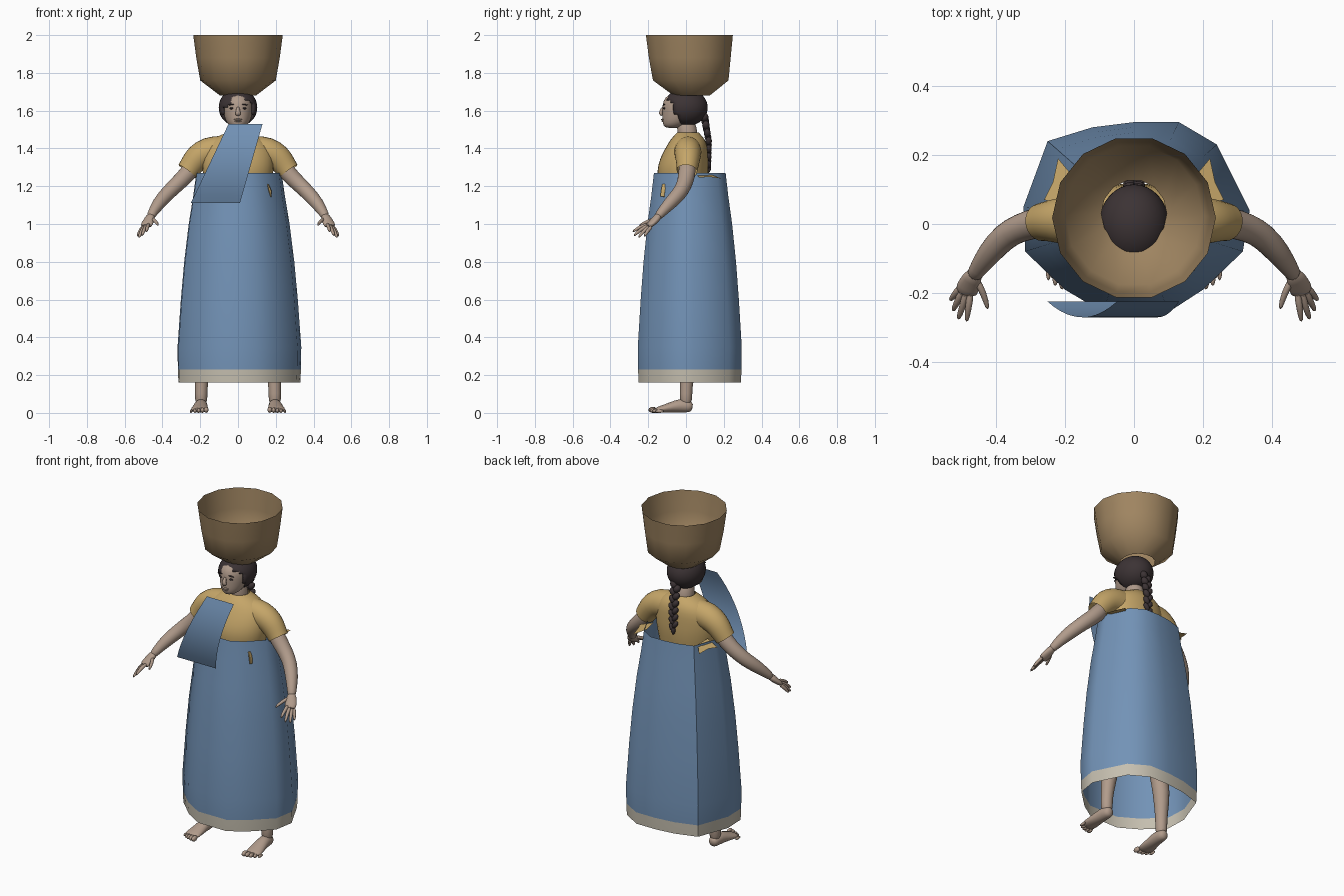
import bpy, bmesh, math
from mathutils import Vector, Matrix

if "Cube" in bpy.data.objects:
    bpy.data.objects.remove(bpy.data.objects["Cube"])


def material(name, rgb):
    m = bpy.data.materials.new(name)
    m.use_nodes = True
    m.diffuse_color = (*rgb, 1)
    m.node_tree.nodes["Principled BSDF"].inputs["Base Color"].default_value = (*rgb, 1)
    return m


SKIN = material("skin", (0.44, 0.33, 0.26))
HAIR = material("dark hair", (0.045, 0.033, 0.035))
BLUE = material("blue cloth", (0.17, 0.29, 0.47))
CREAM = material("cream hem", (0.56, 0.52, 0.43))
YELLOW = material("yellow cloth", (0.56, 0.38, 0.14))
STRAW = material("basket straw", (0.35, 0.235, 0.12))


def finish(name, bm, mats, subdiv=0, angle=50):
    bmesh.ops.recalc_face_normals(bm, faces=bm.faces)
    me = bpy.data.meshes.new(name)
    bm.to_mesh(me)
    bm.free()
    for m in mats:
        me.materials.append(m)
    me.polygons.foreach_set("use_smooth", [True] * len(me.polygons))
    me.set_sharp_from_angle(angle=math.radians(angle))
    ob = bpy.data.objects.new(name, me)
    bpy.context.collection.objects.link(ob)
    if subdiv:
        mod = ob.modifiers.new("smooth", "SUBSURF")
        mod.levels = mod.render_levels = subdiv
    return ob


def loft(name, rings, mat, caps=True, subdiv=0, angle=50):
    bm = bmesh.new()
    rows = [[bm.verts.new(p) for p in r] for r in rings]
    n = len(rows[0])
    for a, b in zip(rows, rows[1:]):
        for i in range(n):
            j = (i + 1) % n
            bm.faces.new((a[i], a[j], b[j], b[i]))
    if caps:
        bm.faces.new(rows[0])
        bm.faces.new(rows[-1])
    return finish(name, bm, [mat], subdiv, angle)


def circle(n):
    return [(math.cos(2 * math.pi * i / n), math.sin(2 * math.pi * i / n)) for i in range(n)]


def stack(name, levels, mat, n=16, **kw):
    # horizontal ellipses: centre y, height, half width, half depth
    return loft(name, [[(c * rx, cy + s * ry, z) for c, s in circle(n)]
                       for cy, z, rx, ry in levels], mat, **kw)


def tube(name, pts, mat, side=1, n=10, ref=(0, 0, 1), subdiv=1, caps=True):
    # path of x, y, z, half width, half height
    path = [Vector((p[0] * side, p[1], p[2])) for p in pts]
    rings = []
    for i, p in enumerate(path):
        t = (path[min(i + 1, len(path) - 1)] - path[max(i - 1, 0)]).normalized()
        w = t.cross(Vector(ref)).normalized()
        h = w.cross(t)
        rings.append([p + w * c * pts[i][3] + h * s * pts[i][4] for c, s in circle(n)])
    return loft(name, rings, mat, subdiv=subdiv, caps=caps, angle=70)


def ball(name, loc, size, mat, tilt=0, seg=12):
    bm = bmesh.new()
    m = Matrix.Translation(loc) @ Matrix.Rotation(tilt, 4, "Y") @ Matrix.Diagonal((*size, 1))
    bmesh.ops.create_uvsphere(bm, u_segments=seg, v_segments=seg // 2 + 2, radius=1, matrix=m)
    return finish(name, bm, [mat], 0, 80)


# Dress: one uneven outline scaled at each height, with a pale hem
outline = [(-.32, .05), (-.25, .24), (-.12, .28), (0, .295), (.13, .295), (.24, .23), (.335, .04),
           (.315, -.08), (.2, -.19), (.1, -.255), (-.09, -.255), (-.2, -.19), (-.315, -.08)]
levels = [(.16, .985), (.23, .995), (.35, 1), (.6, .945), (.8, .89), (1, .815), (1.15, .74), (1.27, .69)]
dress = loft("dress", [[(x * k, .02 + (y - .02) * k, z) for x, y in outline] for z, k in levels],
             BLUE, caps=False)
dress.data.materials.append(CREAM)
for f in dress.data.polygons:
    f.material_index = int(f.center.z < .23)

# Loose cloth panel hanging in front of the chest
bm = bmesh.new()
rows = []
for i in range(11):
    v = i / 10
    x0, x1 = -.25 + .2 * v, .01 + .12 * v
    rows.append([bm.verts.new((x0 + (x1 - x0) * u / 4, -.27 + .045 * (2 * v - 1) ** 2, 1.11 + .42 * v))
                 for u in range(5)])
for a, b in zip(rows, rows[1:]):
    for u in range(4):
        bm.faces.new((a[u], a[u + 1], b[u + 1], b[u]))
finish("shoulder_cloth", bm, [BLUE])

# Shirt body
stack("shirt", [(-.01, 1.08, .15, .11), (-.015, 1.2, .175, .13), (-.018, 1.28, .195, .142),
                (-.01, 1.35, .195, .13), (.005, 1.41, .18, .112), (.01, 1.45, .14, .092),
                (.01, 1.472, .09, .07), (.01, 1.485, .06, .058)], YELLOW, caps=False, subdiv=1)

# Neck and head
stack("neck", [(.012, 1.42, .06, .058), (.01, 1.48, .05, .052), (-.005, 1.56, .048, .055)], SKIN, subdiv=1)
stack("head", [(-.07, 1.507, .025, .035), (-.063, 1.522, .05, .06), (-.04, 1.55, .069, .087),
               (-.027, 1.59, .079, .1), (-.022, 1.63, .083, .106), (-.018, 1.67, .076, .098),
               (-.01, 1.7, .045, .06)], SKIN, subdiv=1)
tube("nose", [(0, -.12, 1.622, .008, .006), (0, -.131, 1.6, .011, .01),
              (0, -.135, 1.584, .017, .012), (0, -.125, 1.573, .012, .006)], SKIN, ref=(0, 1, 0))
ball("upper_lip", (0, -.122, 1.553), (.022, .01, .005), SKIN)
ball("lower_lip", (0, -.119, 1.544), (.018, .01, .005), SKIN)

# Hair shell with an opening for the face and a slanting parting
bm = bmesh.new()
bmesh.ops.create_uvsphere(bm, u_segments=32, v_segments=24, radius=1,
                          matrix=Matrix.Translation((0, -.003, 1.617)) @ Matrix.Diagonal((.102, .118, .1, 1)))
opening = []
for f in bm.faces:
    c = f.calc_center_median()
    if c.y < -.035 and abs(c.x) < .083 and c.z < 1.665 - .5 * abs(c.x - .03):
        opening.append(f)
bmesh.ops.delete(bm, geom=opening, context="FACES")
hair = finish("hair", bm, [HAIR], 0, 80)
solid = hair.modifiers.new("thickness", "SOLIDIFY")
solid.thickness = .014

# Braid of overlapping strands
for i in range(13):
    z, s = 1.565 - i * .021, (-1) ** i
    fat = 1 - .03 * i
    ball("braid_strand", (s * .011, .098 + .022 * min(i / 6, 1), z), (.021 * fat, .021 * fat, .025), HAIR, s * .6)
tube("braid_tip", [(0, .12, 1.32, .014, .014), (0, .122, 1.29, .014, .014), (0, .12, 1.27, .003, .003)],
     HAIR, ref=(0, 1, 0))

# Basket resting on the head, open at both ends
stack("basket", [(.03, 1.68, .095, .098), (.025, 1.76, .2, .205), (.02, 1.88, .221, .222),
                 (.018, 2, .237, .236)], STRAW, n=14, caps=False, angle=60)

fingers = [[(.472, -.195, 1.0), (.48, -.245, .985), (.485, -.285, .957)],
           [(.485, -.195, .995), (.498, -.245, .968), (.51, -.278, .935)],
           [(.495, -.19, .99), (.513, -.228, .96), (.525, -.253, .925)],
           [(.5, -.18, .99), (.52, -.205, .962), (.533, -.222, .932)],
           [(.46, -.155, 1.03), (.435, -.2, 1.015), (.422, -.25, .992)]]

for s, word in ((1, "left"), (-1, "right")):
    # Sleeve, arm and hand
    tube(word + "_sleeve", [(.09, .01, 1.385, .085, .075), (.16, .01, 1.385, .082, .076),
                            (.215, .01, 1.355, .075, .07), (.25, .008, 1.305, .064, .06),
                            (.268, .005, 1.28, .06, .057)], YELLOW, s, ref=(0, 1, 0), n=12, caps=False)
    tube(word + "_arm", [(.21, .01, 1.34, .05, .05), (.275, .005, 1.255, .047, .047),
                         (.33, -.01, 1.205, .043, .043), (.375, -.035, 1.16, .041, .041),
                         (.42, -.085, 1.11, .037, .037), (.455, -.135, 1.055, .025, .025),
                         (.465, -.152, 1.035, .024, .022)], SKIN, s, n=12)
    tube(word + "_palm", [(.458, -.14, 1.05, .023, .022), (.47, -.16, 1.025, .031, .02),
                          (.482, -.185, 1.0, .036, .018), (.488, -.205, .985, .032, .014)], SKIN, s)
    for pts in fingers:
        tube(word + "_finger", [(*p, r, r) for p, r in zip(pts, (.012, .0105, .007))], SKIN, s, n=8)

    # Leg, foot and toes
    tube(word + "_leg", [(.1, 0, .88, .085, .085), (.13, 0, .6, .065, .065), (.165, .01, .42, .052, .052),
                         (.185, .015, .3, .052, .052), (.193, .003, .17, .037, .037),
                         (.195, 0, .1, .034, .034), (.195, 0, .04, .036, .036)], SKIN, s, ref=(0, 1, 0))
    tube(word + "_foot", [(.195, .036, .028, .02, .022), (.195, .015, .034, .034, .034),
                          (.196, -.03, .04, .037, .04), (.2, -.085, .028, .043, .028),
                          (.204, -.135, .019, .05, .019), (.206, -.165, .014, .044, .012)], SKIN, s)
    for i in range(5):
        r = .016 - .0018 * i
        ball(word + "_toe", (s * (.168 + .02 * i), -.176 + .0022 * i * i, r), (r * .8, .023, r), SKIN, seg=10)

    # Eye and brow
    ball(word + "_eye", (s * .034, -.115, 1.612), (.012, .006, .005), HAIR)
    ball(word + "_brow", (s * .036, -.1165, 1.632), (.018, .006, .003), HAIR, s * .1)

    # Loose shirt corner poking out behind the arm
    bm = bmesh.new()
    corner = [(.18, .05, 1.27), (.26, .07, 1.245), (.235, .12, 1.25), (.22, .19, 1.24), (.17, .13, 1.262)]
    bm.faces.new([bm.verts.new((x * s, y, z)) for x, y, z in corner])
    finish(word + "_shirt_corner", bm, [YELLOW])

# Sliver of shirt showing through the dress front
tube("shirt_sliver", [(.158, -.115, 1.21, .004, .012), (.17, -.122, 1.175, .008, .012),
                      (.175, -.125, 1.145, .003, .012)], YELLOW, ref=(0, 1, 0), n=6, subdiv=0)
